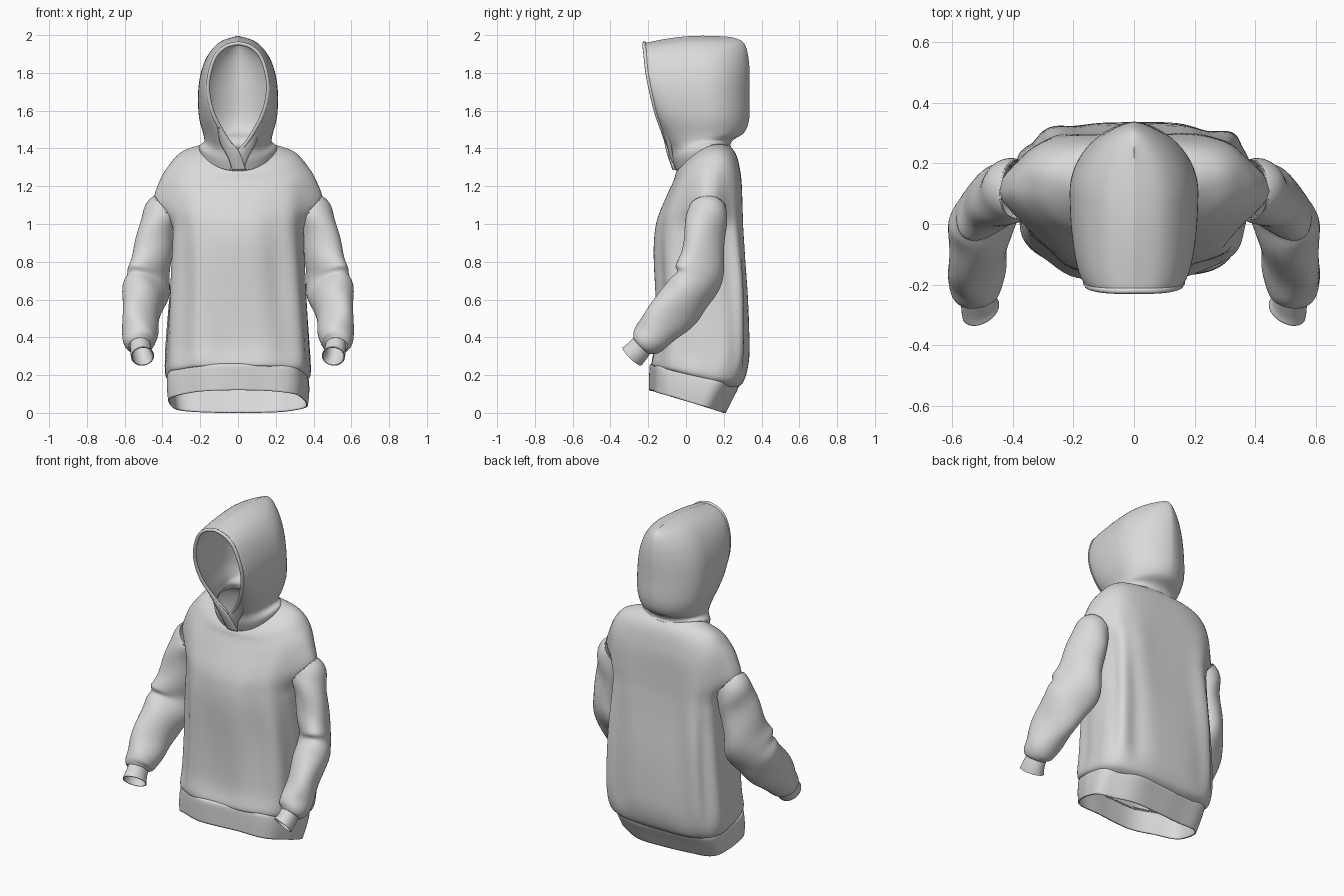
import bpy, bmesh, math
from mathutils import Vector

cube = bpy.data.objects.get("Cube")
if cube:
    bpy.data.objects.remove(cube)

fabric = bpy.data.materials.new("light grey fabric")
fabric.use_nodes = True
GREY = (0.7, 0.7, 0.7, 1)
fabric.diffuse_color = GREY
fabric.node_tree.nodes["Principled BSDF"].inputs["Base Color"].default_value = GREY


def dense(rows, n):
    """Smoothly interpolate between parameter rows."""
    out = []
    last = len(rows) - 1
    for i in range(last):
        a, b, c, d = (rows[max(0, min(last, i + k))] for k in (-1, 0, 1, 2))
        for j in range(n):
            t = j / n
            out.append([q + 0.5 * t * (r - p + t * (2 * p - 5 * q + 4 * r - s + t * (3 * (q - r) + s - p)))
                        for p, q, r, s in zip(a, b, c, d)])
    return out + [list(rows[-1])]


def loft(name, rows, closed, thickness, mirror=False):
    """Skin rows of points into a thin cloth shell."""
    bm = bmesh.new()
    grid = []
    for row in rows:
        if mirror:
            row = [Vector((-p[0], p[1], p[2])) for p in reversed(row)]
        grid.append([bm.verts.new(p) for p in row])
    n = len(grid[0])
    for low, high in zip(grid, grid[1:]):
        for j in range(n if closed else n - 1):
            k = (j + 1) % n
            bm.faces.new((low[j], low[k], high[k], high[j]))
    bmesh.ops.remove_doubles(bm, verts=bm.verts, dist=0.0002)
    mesh = bpy.data.meshes.new(name)
    bm.to_mesh(mesh)
    bm.free()
    obj = bpy.data.objects.new(name, mesh)
    bpy.context.collection.objects.link(obj)
    mesh.materials.append(fabric)
    bpy.ops.object.select_all(action='DESELECT')
    obj.select_set(True)
    bpy.context.view_layer.objects.active = obj
    bpy.ops.object.shade_smooth_by_angle(angle=math.radians(50))
    mod = obj.modifiers.new("cloth thickness", 'SOLIDIFY')
    mod.thickness = thickness
    mod.offset = -1


def power(v, p):
    return math.copysign(abs(v) ** p, v)


def torso_ring(row, fold, count=144):
    """Rounded front, squarer back, tilted, with dropped shoulders pushed out sideways."""
    w, yf, yb, zf, zb, lift, square, cap = row
    ym = yf + 0.55 * (yb - yf)
    pts = []
    for i in range(count):
        a = math.tau * i / count
        c, s = math.cos(a), math.sin(a)
        p = square if s > 0 else (square + 1) / 2
        x = w * power(c, p)
        y = ym + (yb - ym if s > 0 else ym - yf) * power(s, p)
        z = zf + (zb - zf) * (y - yf) / (yb - yf) + lift * c * c
        x += math.copysign(cap, c) * math.exp(-((y - 0.115) / 0.1) ** 2) * min(1, 2 * abs(c))
        d = fold(a, z)
        pts.append(Vector((x + d * c, y + d * s, z)))
    return pts


def body_fold(a, z):
    fade = max(0, min(1, (1.25 - z) / 0.5)) * min(1, max(0, z - 0.15) / 0.15)
    return fade * (0.007 * math.sin(9 * a + 2 * z) + 0.006 * math.sin(5 * a - 3 * z))


# Torso: half width, front y, back y, front z, back z, side lift, squareness, shoulder drop
torso = [
    (.36, -.18, .265, .25, .13, 0, .6, 0),
    (.383, -.185, .305, .27, .17, 0, .55, 0),
    (.378, -.165, .326, .38, .30, 0, .48, 0),
    (.362, -.16, .326, .6, .6, 0, .46, 0),
    (.347, -.165, .311, .85, .86, 0, .46, 0),
    (.342, -.158, .303, .97, .99, 0, .46, .005),
    (.346, -.14, .30, 1.05, 1.09, .03, .46, .1),
    (.345, -.095, .295, 1.16, 1.22, .04, .5, .068),
    (.328, -.065, .28, 1.23, 1.32, .04, .62, .03),
    (.285, -.055, .262, 1.265, 1.375, .05, .8, .012),
    (.2, -.045, .235, 1.285, 1.41, .055, 1, 0),
]
loft("torso", [torso_ring(r, body_fold) for r in dense(torso, 6)], True, .006)


def band_fold(a, z):
    return 0.009 * math.sin(6 * a)


# Waistband
band = [
    (.366, -.19, .205, .12, 0, 0, .66, 0),
    (.373, -.19, .24, .19, .07, 0, .63, 0),
    (.37, -.188, .272, .25, .135, 0, .6, 0),
    (.355, -.175, .26, .262, .148, 0, .6, 0),
]
loft("waistband", [torso_ring(r, band_fold) for r in dense(band, 5)], True, .008)


def tube(path, n, fold, count=48):
    """Elliptical rings along a path of centre, short radius, long radius and inward turn."""
    rows = dense(path, n)
    rings = []
    for i, row in enumerate(rows):
        ahead, behind = rows[min(i + 1, len(rows) - 1)], rows[max(i - 1, 0)]
        t = (Vector(ahead[:3]) - Vector(behind[:3])).normalized()
        v = Vector((-row[5], 1, 0))
        v = (v - t * v.dot(t)).normalized()
        u = v.cross(t)
        ring = []
        for j in range(count):
            a = math.tau * j / count
            k = 1 + fold(a, i / (len(rows) - 1))
            ring.append(Vector(row[:3]) + (u * row[3] * math.cos(a) + v * row[4] * math.sin(a)) * k)
        rings.append(ring)
    return rings


def sleeve_fold(a, s):
    wave = 0.045 * math.sin(2 * a + 26 * s) + 0.03 * math.sin(3 * a - 17 * s)
    elbow = -0.14 * math.exp(-((s - 0.46) / 0.035) ** 2) * max(0, -math.sin(a))
    return math.sin(math.pi * s) * wave + elbow


def plain(a, s):
    return 0


# Sleeves: centre x, y, z, short radius, long radius, inward turn
sleeve = [
    (.382, .113, 1.078, .088, .098, .2),
    (.403, .112, 1.052, .099, .106, .25),
    (.43, .098, .95, .09, .115, .6),
    (.458, .083, .81, .09, .13, .8),
    (.482, .058, .70, .092, .147, .8),
    (.50, -.012, .60, .096, .14, .6),
    (.515, -.10, .50, .09, .12, .4),
    (.52, -.17, .42, .09, .105, .3),
    (.523, -.215, .375, .083, .085, .2),
    (.52, -.235, .355, .057, .062, .2),
]
cuff = [
    (.52, -.21, .385, .052, .058, .2),
    (.513, -.26, .325, .056, .066, .2),
    (.505, -.285, .30, .06, .072, .2),
]
for side, mirror in (("left", False), ("right", True)):
    loft(side + "_sleeve", tube(sleeve, 7, sleeve_fold), True, .005, mirror)
    loft(side + "_cuff", tube(cuff, 5, plain), True, .006, mirror)


def hood_row(row, count=24):
    """One sweep from the left rim around the back to the right rim."""
    w, rim, yf, yb, zf, zb, lift, point = row
    ym = yf + 0.55 * (yb - yf)
    half = []
    for i in range(2 * count + 1):
        s = i / count - 1
        a = s * math.pi / 2
        if s < 0:
            x = w + (rim - w) * (1 - math.cos(a))
            y = ym + (ym - yf) * math.sin(a)
        else:
            x = w * max(0, math.cos(a)) ** point
            y = ym + (yb - ym) * math.sin(a)
        f = (y - yf) / (yb - yf)
        z = zf + (zb - zf) * f + lift * math.sin(math.pi * f)
        half.append(Vector((max(x, 0), y, z)))
    half[-1].x = 0
    return half + [Vector((-p.x, p.y, p.z)) for p in reversed(half[:-1])]


# Hood: half width, rim x, front y, back y, front z, back z, side lift, back point
hood = [
    (.207, 0, -.05, .24, 1.28, 1.405, .045, 1),
    (.203, 0, -.07, .235, 1.33, 1.42, .035, 1),
    (.18, .015, -.085, .25, 1.39, 1.445, .015, 1),
    (.183, .065, -.11, .308, 1.46, 1.485, 0, 1.1),
    (.207, .13, -.155, .335, 1.58, 1.56, 0, 1.2),
    (.211, .158, -.185, .336, 1.70, 1.7, 0, 1.25),
    (.194, .15, -.205, .336, 1.8, 1.82, 0, 1.3),
    (.155, .118, -.215, .325, 1.89, 1.91, 0, 1.3),
    (.092, .065, -.22, .30, 1.94, 1.965, .012, 1.3),
    (0, 0, -.22, .24, 1.958, 1.99, .02, 1.3),
]
hood_rows = [hood_row(r) for r in dense(hood, 6)]
loft("hood", hood_rows, False, .012)

# Rolled hem around the face opening
start = 12
rim = [r[0] for r in hood_rows[start:]] + [r[-1] for r in reversed(hood_rows[start:-1])]
curve = bpy.data.curves.new("hood_rim", 'CURVE')
curve.dimensions = '3D'
curve.bevel_depth = .01
curve.bevel_resolution = 3
spline = curve.splines.new('POLY')
spline.points.add(len(rim) - 1)
for point, p in zip(spline.points, rim):
    point.co = (*p, 1)
spline.use_smooth = True
curve.materials.append(fabric)
bpy.context.collection.objects.link(bpy.data.objects.new("hood_rim", curve))

# Crossed neck laps: inner edge then outer edge, the right one on top
lap = [
    (-.098, -.137, 1.515, -.108, -.128, 1.51),
    (-.055, -.118, 1.45, -.095, -.096, 1.43),
    (.005, -.1, 1.385, -.055, -.084, 1.355),
    (.042, -.063, 1.285, -.03, -.063, 1.285),
]
for name, mirror, back in (("right_neck_lap", False, 0), ("left_neck_lap", True, .01)):
    rows = []
    for r in dense(lap, 6):
        inner, outer = Vector(r[:3]), Vector(r[3:])
        row = []
        for i in range(9):
            f = i / 8
            p = inner.lerp(outer, f)
            p.y += back - 0.008 * math.sin(math.pi * f)
            row.append(p)
        rows.append(row)
    loft(name, rows, False, .008, mirror)
